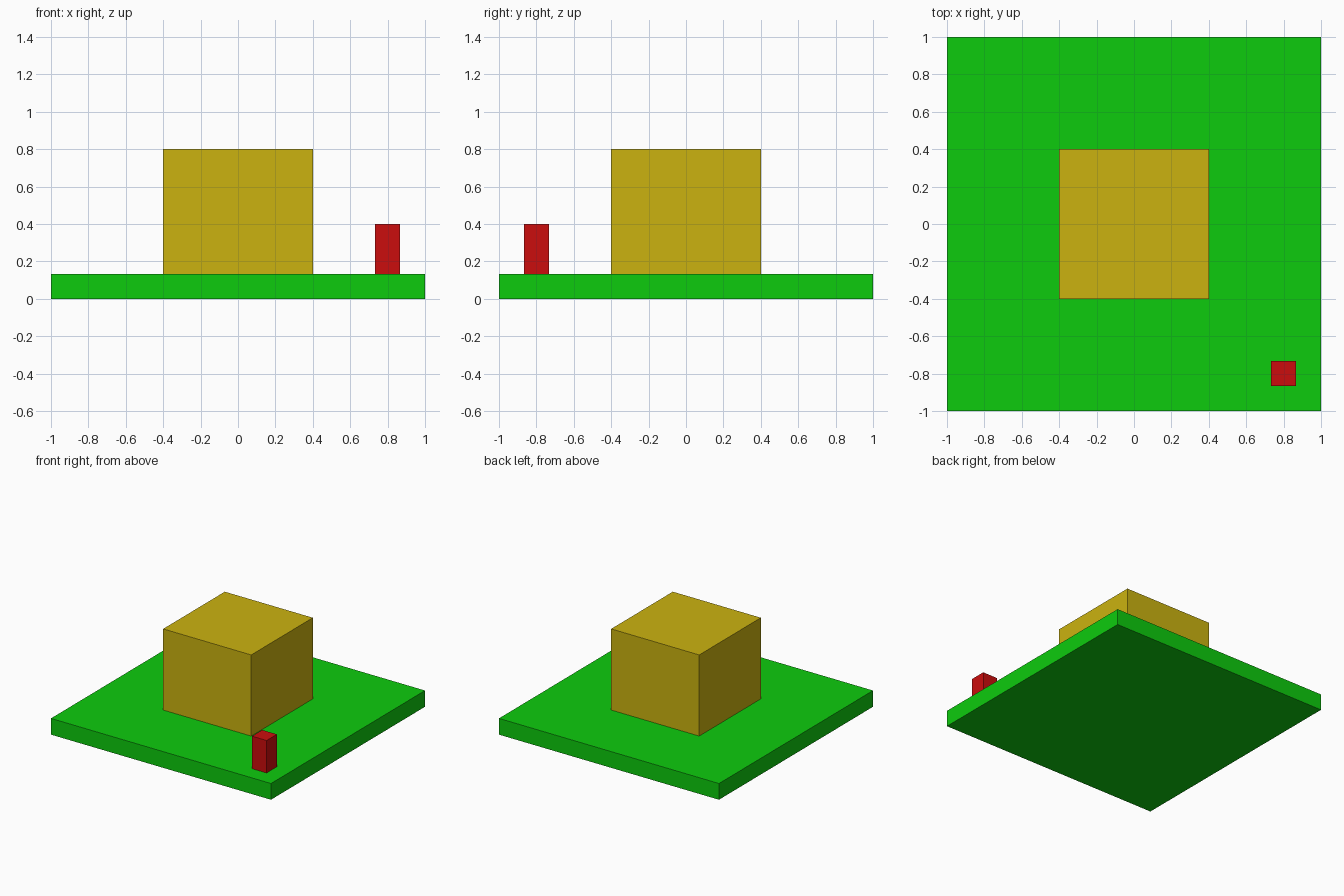
import bpy

if "Cube" in bpy.data.objects:
    bpy.data.objects.remove(bpy.data.objects["Cube"])


def material(name, rgb):
    m = bpy.data.materials.new(name)
    m.diffuse_color = (*rgb, 1.0)
    m.use_nodes = True
    m.node_tree.nodes["Principled BSDF"].inputs["Base Color"].default_value = m.diffuse_color
    return m


def box(name, lo, hi, mat):
    """Axis-aligned box between two corners."""
    centre = [(a + b) / 2 for a, b in zip(lo, hi)]
    bpy.ops.mesh.primitive_cube_add(size=1, location=centre)
    ob = bpy.context.object
    ob.name = name
    ob.scale = [b - a for a, b in zip(lo, hi)]
    bpy.ops.object.transform_apply(location=False, rotation=False, scale=True)
    ob.data.materials.append(mat)
    return ob


green = material("green", (0.004, 0.6, 0.004))
yellow = material("yellow", (0.6, 0.45, 0.005))
red = material("red", (0.6, 0.004, 0.004))

U = 2 / 15          # grid unit of the model
TOP = U             # top of the base slab

# flat square base
box("base", (-1, -1, 0), (1, 1, TOP), green)
# large central block
box("central_block", (-3 * U, -3 * U, TOP), (3 * U, 3 * U, 6 * U), yellow)
# small post near the front right corner
box("corner_post", (5.5 * U, -6.5 * U, TOP), (6.5 * U, -5.5 * U, 3 * U), red)
